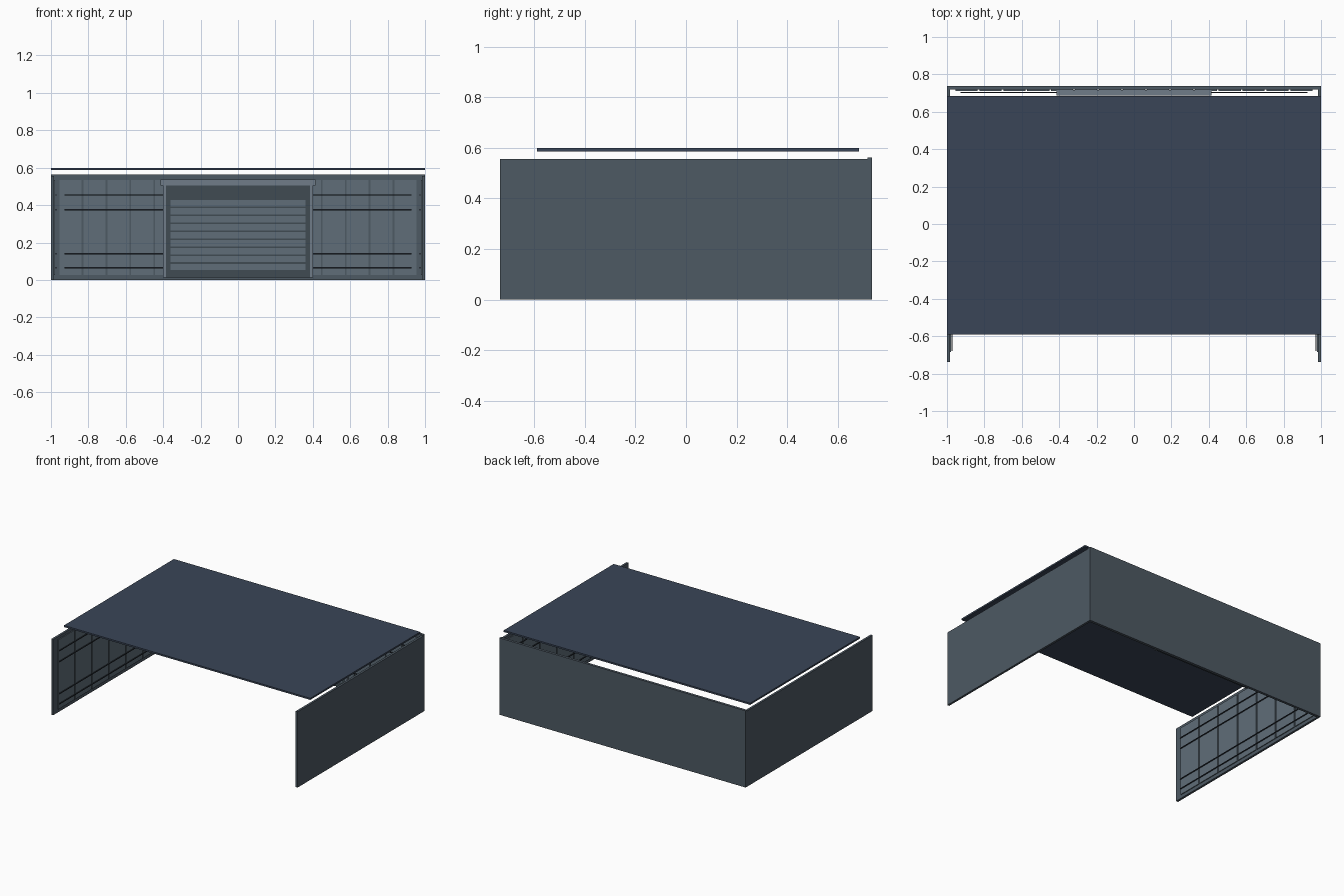
import bpy

if "Cube" in bpy.data.objects:
    bpy.data.objects.remove(bpy.data.objects["Cube"])


def material(name, rgb):
    m = bpy.data.materials.new(name)
    m.diffuse_color = (*rgb, 1)
    m.use_nodes = True
    m.node_tree.nodes["Principled BSDF"].inputs["Base Color"].default_value = m.diffuse_color
    return m


WALL = material("wall_slate", (0.075, 0.1, 0.125))
PANEL = material("panel_grey", (0.115, 0.155, 0.19))
ROOF = material("roof_navy", (0.042, 0.06, 0.095))
DOOR = material("door_dark", (0.05, 0.07, 0.085))
TRIM = material("trim_grey", (0.16, 0.2, 0.25))
PIPE = material("pipe_dark", (0.02, 0.026, 0.035))


def box(name, x, y, z, mat):
    """Box from (min, max) ranges."""
    bpy.ops.mesh.primitive_cube_add(size=1, location=[sum(r) / 2 for r in (x, y, z)])
    o = bpy.context.object
    o.name = name
    o.scale = [r[1] - r[0] for r in (x, y, z)]
    bpy.ops.object.transform_apply(location=False, rotation=False, scale=True)
    o.data.materials.append(mat)
    return o


def side_range(s, a, b):
    return tuple(sorted((s * a, s * b)))


# Main shell: back wall, side walls, floating roof
box("back_wall", (-1, 1), (0.718, 0.737), (0, 0.563), WALL)
for s, side in ((-1, "left"), (1, "right")):
    box(side + "_wall", side_range(s, 0.984, 1), (-0.737, 0.718), (0, 0.556), WALL)
box("roof_slab", (-1, 1), (-0.59, 0.685), (0.587, 0.599), ROOF)

GAP = 0.005
PIPE_HEIGHTS = (0.065, 0.14, 0.375, 0.455)

# Back wall panels and rails
pitch = 1.92 / 15
for i in range(15):
    x0 = -0.96 + i * pitch
    box("back_panel", (x0 + GAP, x0 + pitch - GAP), (0.712, 0.718), (0.025, 0.535), PANEL)
for z in PIPE_HEIGHTS:
    box("back_rail", (-0.927, 0.927), (0.700, 0.706), (z - 0.003, z + 0.003), PIPE)

# Side wall panels and rails
pitch = 1.38 / 7
for s, side in ((-1, "left"), (1, "right")):
    for i in range(7):
        y0 = -0.69 + i * pitch
        box(side + "_panel", side_range(s, 0.978, 0.984),
            (y0 + GAP, y0 + pitch - GAP), (0.025, 0.535), PANEL)
    for z in PIPE_HEIGHTS:
        box(side + "_rail", side_range(s, 0.970, 0.976), (-0.68, 0.68),
            (z - 0.003, z + 0.003), PIPE)

# Roller door with frame and slats
box("door_leaf", (-0.388, 0.388), (0.694, 0.716), (0.012, 0.51), DOOR)
for s in (-1, 1):
    box("door_jamb", side_range(s, 0.385, 0.4), (0.690, 0.717), (0.012, 0.51), TRIM)
box("door_header", (-0.415, 0.415), (0.687, 0.717), (0.506, 0.536), TRIM)
for i in range(9):
    z0 = 0.052 + i * 0.0425
    box("door_slat", (-0.36, 0.36), (0.690, 0.696), (z0, z0 + 0.034), PANEL)
